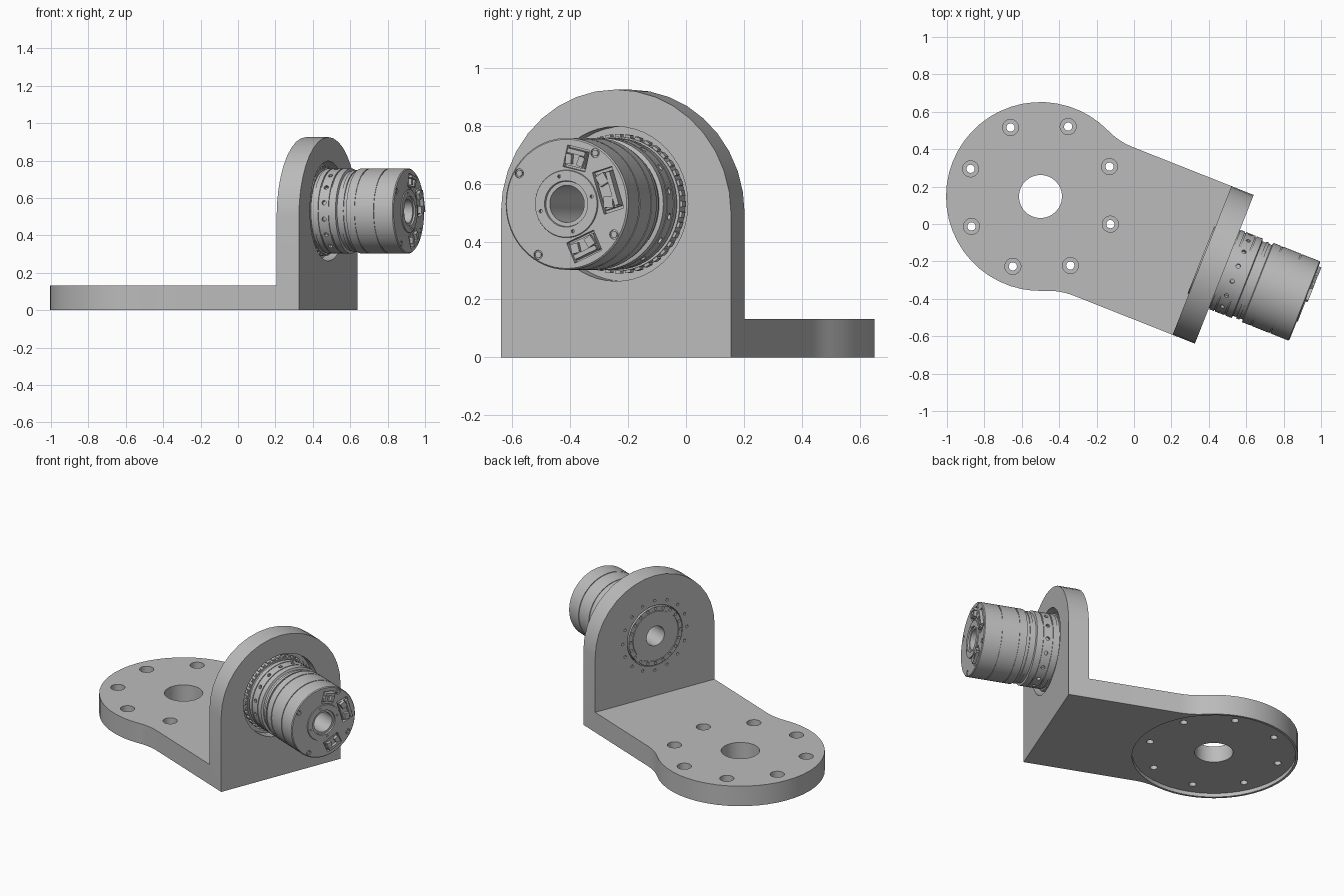
import bpy, bmesh
from math import pi, cos, sin, radians, atan2
from mathutils import Matrix, Vector

cube = bpy.data.objects.get("Cube")
if cube:
    bpy.data.objects.remove(cube, do_unlink=True)

# Local frame: origin at the disc centre, +x along the arm towards the motor
PLACE = Matrix.Translation((-0.5, 0.147, 0)) @ Matrix.Rotation(radians(-21.6), 4, 'Z')
AXIS_Z = 0.53              # height of the motor axis
INNER, OUTER = 0.929, 1.057   # faces of the upright wall
HALF = 0.4275              # half width of the arm
BASE_T = 0.132
BACK, END = 0.922, 1.52    # ends of the motor

grey = bpy.data.materials.new("machined grey")
grey.use_nodes = True
COLOUR = (0.5, 0.5, 0.5, 1)
grey.diffuse_color = COLOUR
grey.node_tree.nodes["Principled BSDF"].inputs["Base Color"].default_value = COLOUR


def make(name, bm):
    bmesh.ops.recalc_face_normals(bm, faces=bm.faces)
    mesh = bpy.data.meshes.new(name)
    bm.to_mesh(mesh)
    bm.free()
    mesh.materials.append(grey)
    ob = bpy.data.objects.new(name, mesh)
    bpy.context.collection.objects.link(ob)
    return ob


def activate(ob):
    bpy.ops.object.select_all(action='DESELECT')
    ob.select_set(True)
    bpy.context.view_layer.objects.active = ob


def boolean(ob, bm, operation='DIFFERENCE'):
    tool = make("cutter", bm)
    tool.hide_render = True
    mod = ob.modifiers.new("cut", 'BOOLEAN')
    mod.operation, mod.solver, mod.object = operation, 'EXACT', tool
    activate(ob)
    bpy.ops.object.modifier_apply(modifier=mod.name)
    bpy.data.objects.remove(tool, do_unlink=True)


def finish(ob):
    ob.data.transform(PLACE)
    activate(ob)
    bpy.ops.object.shade_smooth_by_angle(angle=radians(30))


def prism(points, offset):
    bm = bmesh.new()
    face = bm.faces.new([bm.verts.new(p) for p in points])
    top = bmesh.ops.extrude_face_region(bm, geom=[face])["geom"]
    bmesh.ops.translate(bm, vec=offset, verts=[g for g in top if isinstance(g, bmesh.types.BMVert)])
    return bm


def rods(items, segs=16):
    """Cylinders given as (start, end, radius)."""
    bm = bmesh.new()
    for a, b, r in items:
        a, b = Vector(a), Vector(b)
        turn = (b - a).to_track_quat('Z', 'Y').to_matrix().to_4x4()
        bmesh.ops.create_cone(bm, cap_ends=True, segments=segs, radius1=r, radius2=r,
                              depth=(b - a).length, matrix=Matrix.Translation((a + b) / 2) @ turn)
    return bm


def boxes(items):
    """Boxes on the motor's axis, given as (angle, x, radius, size)."""
    bm = bmesh.new()
    for angle, x, radius, size in items:
        m = (Matrix.Translation((x, 0, AXIS_Z)) @ Matrix.Rotation(angle, 4, 'X')
             @ Matrix.Translation((0, radius, 0)) @ Matrix.Diagonal((*size, 1)))
        bmesh.ops.create_cube(bm, size=1, matrix=m)
    return bm


def around(x, radius, angle):
    return (x, radius * cos(angle), AXIS_Z + radius * sin(angle))


def ring(x0, x1, radius, hole, count, phase=0.0):
    angles = [phase + 2 * pi * i / count for i in range(count)]
    return [(around(x0, radius, a), around(x1, radius, a), hole) for a in angles]


def arc(cx, cy, r, a0, a1, n):
    steps = [a0 + (a1 - a0) * i / n for i in range(n + 1)]
    return [(cx + r * cos(a), cy + r * sin(a)) for a in steps]


# Bracket: disc blended into the arm, joined to the upright wall
DISC, FILLET, FX = 0.505, 0.37, 0.36
meet = atan2(HALF + FILLET, FX)
blend = arc(FX, HALF + FILLET, FILLET, -pi / 2, meet - pi, 6)
disc = arc(0, 0, DISC, meet, 2 * pi - meet, 32)[1:-1]
outline = ([(INNER, -HALF), (INNER, HALF)] + blend + disc
           + [(x, -y) for x, y in reversed(blend)])
bracket = make("bracket", prism([(x, y, 0) for x, y in outline], (0, 0, BASE_T)))
wall = [(-HALF, 0), (HALF, 0)] + arc(0, 0.4975, HALF, 0, pi, 18)
boolean(bracket, prism([(INNER, y, z) for y, z in wall], (OUTER - INNER, 0, 0)), 'UNION')

# Shallow locating recess under the disc, centre hole and counterbored bolt holes
boolean(bracket, rods([((0, 0, -0.1), (0, 0, 0.025), 0.49)], 48))
boolean(bracket, rods([((0, 0, -0.1), (0, 0, 0.3), 0.115)], 40))
bolts = [(0.402 * cos(i * pi / 4), 0.402 * sin(i * pi / 4)) for i in range(8)]
boolean(bracket, rods([((x, y, 0.06), (x, y, 0.3), 0.043) for x, y in bolts], 24))
boolean(bracket, rods([((x, y, -0.1), (x, y, 0.2), 0.022) for x, y in bolts], 20))

# Motor seat, through opening and ring of fixing holes in the wall
centre = (0, 0, AXIS_Z)
boolean(bracket, rods([((0.99, 0, AXIS_Z), (1.2, 0, AXIS_Z), 0.267)], 48))
boolean(bracket, rods([((0.8, 0, AXIS_Z), (1.1, 0, AXIS_Z), 0.198)], 48))
boolean(bracket, rods(ring(0.9, 0.96, 0.23, 0.009, 16), 10))
finish(bracket)


# Motor: turned housing with a hollow shaft
def groove(x, r, depth=0.006, w=0.003):
    return [(x - w, r), (x - w, r - depth), (x + w, r - depth), (x + w, r)]


R = 0.228
profile = ([(BACK, 0.064), (BACK, 0.16), (BACK + 0.006, 0.16), (BACK + 0.006, 0.165),
            (BACK, 0.165), (BACK, 0.192), (0.992, 0.192), (0.992, 0.232), (1.045, 0.232),
            (1.045, 0.222), (1.06, 0.222), (1.06, R)]
           + groove(1.09, R) + groove(1.15, R)
           + [(1.188, R), (1.192, 0.214), (1.212, 0.214), (1.212, 0.22), (1.23, 0.22),
              (1.23, 0.214), (1.246, 0.214), (1.25, R)]
           + groove(1.3, R, 0.004) + groove(1.41, R, 0.004)
           + [(END - 0.005, R), (END, R - 0.005), (END, 0.117), (END + 0.005, 0.115),
              (END + 0.005, 0.08), (END - 0.004, 0.078), (END - 0.004, 0.064)])
bm = bmesh.new()
verts = [bm.verts.new((x, r, AXIS_Z)) for x, r in profile]
edges = [bm.edges.new((verts[i - 1], verts[i])) for i in range(len(verts))]
bmesh.ops.spin(bm, geom=verts + edges, cent=centre, axis=(1, 0, 0), angle=2 * pi, steps=64)
bmesh.ops.remove_doubles(bm, verts=bm.verts, dist=1e-5)
motor = make("motor_housing", bm)

# Holes: output flange, side vents, boss pins and cap screws
SCREW_PHASE = radians(59)
boolean(motor, rods(ring(BACK - 0.05, BACK + 0.02, 0.179, 0.009, 20), 10))
boolean(motor, rods([(around(1.12, 0.21, a), around(1.12, 0.3, a), 0.012)
                     for a in [2 * pi * (i + 0.5) / 16 for i in range(16)]], 12))
boolean(motor, rods(ring(END - 0.01, END + 0.05, 0.098, 0.006, 4, radians(15)), 10))
boolean(motor, rods(ring(END - 0.008, END + 0.05, 0.205, 0.016, 4, SCREW_PHASE), 16))

# Pockets for the three connectors: (angle, tangential width)
sockets = [(radians(77), 0.084), (radians(17), 0.15), (radians(-66), 0.11)]
boolean(motor, boxes([(a, END, 0.161, (0.05, 0.076, w)) for a, w in sockets]))
finish(motor)

# Cap screws
finish(make("cap_screws", rods(ring(END - 0.01, END - 0.001, 0.205, 0.011, 4, SCREW_PHASE), 12)))

# Connectors: a low body with raised end cheeks and a back rail
parts = []
for a, w in sockets:
    parts.append((a, END - 0.015, 0.161, (0.024, 0.06, w * 0.85)))
    parts.append((a, END - 0.006, 0.183, (0.044, 0.016, w * 0.8)))
    for side in (-1, 1):
        spot = Vector((0.155, side * w * 0.27))
        parts.append((a + atan2(spot.y, spot.x), END - 0.005, spot.length, (0.04, 0.034, w * 0.26)))
finish(make("connectors", boxes(parts)))

# Knurled ring seated in the wall
finish(make("knurled_ring", boxes([(2 * pi * i / 40, 1.025, 0.234, (0.03, 0.014, 0.02))
                                   for i in range(40)])))
